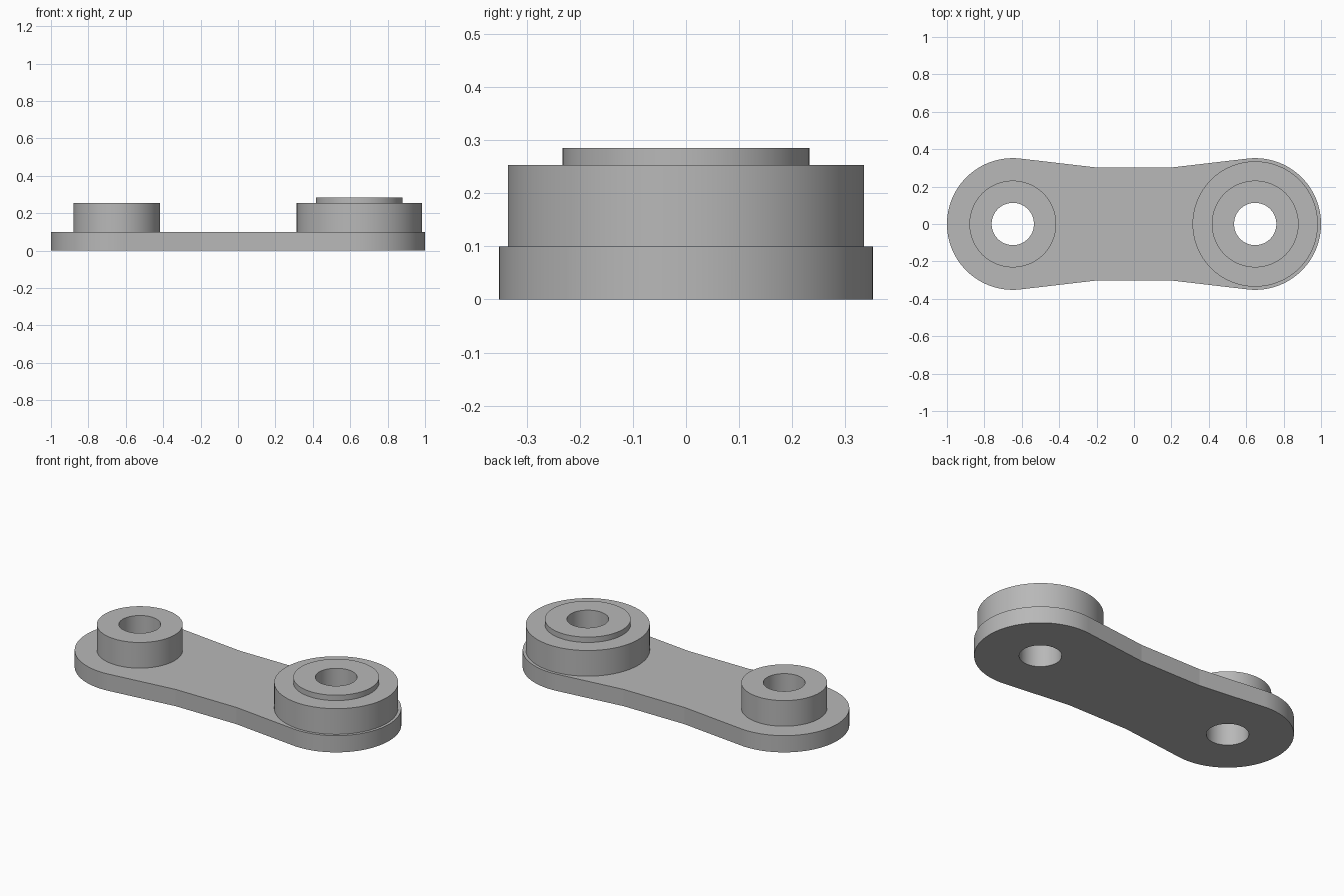
import bpy, bmesh
from math import sin, cos, acos, atan2, hypot, pi, radians

if "Cube" in bpy.data.objects:
    bpy.data.objects.remove(bpy.data.objects["Cube"])

CENTER, END_R, HOLE_R = 0.648, 0.352, 0.113
WAIST_X, WAIST_Y = 0.2, 0.302
PLATE_TOP, BOSS_TOP, LIP_TOP = 0.1, 0.253, 0.285
BOSS_R, COLLAR_R = 0.232, 0.335
SEGMENTS = 128

grey = bpy.data.materials.new("plain grey")
grey.use_nodes = True
colour = (0.48, 0.48, 0.48, 1)
grey.diffuse_color = colour
grey.node_tree.nodes["Principled BSDF"].inputs["Base Color"].default_value = colour


def finish(name, bm):
    bmesh.ops.recalc_face_normals(bm, faces=bm.faces)
    mesh = bpy.data.meshes.new(name)
    bm.to_mesh(mesh)
    bm.free()
    mesh.materials.append(grey)
    obj = bpy.data.objects.new(name, mesh)
    bpy.context.collection.objects.link(obj)
    bpy.ops.object.select_all(action="DESELECT")
    obj.select_set(True)
    bpy.context.view_layer.objects.active = obj
    bpy.ops.object.shade_smooth_by_angle(angle=radians(5))
    return obj


def arc(cx, radius, start, end, steps):
    angles = [start + (end - start) * i / steps for i in range(steps + 1)]
    return [(cx + radius * cos(a), radius * sin(a)) for a in angles]


def add_loop(bm, points):
    verts = [bm.verts.new((x, y, 0)) for x, y in points]
    return [bm.edges.new((v, verts[i - 1])) for i, v in enumerate(verts)]


def turned_ring(name, cx, profile):
    """Revolve a closed (radius, height) profile about a vertical axis."""
    bm = bmesh.new()
    rings = [[bm.verts.new((x, y, z)) for x, y in arc(cx, r, 0, 2 * pi, SEGMENTS)[:-1]]
             for r, z in profile]
    for k, ring in enumerate(rings):
        below = rings[k - 1]
        for i in range(SEGMENTS):
            bm.faces.new((below[i - 1], below[i], ring[i], ring[i - 1]))
    return finish(name, bm)


# Waisted link plate: end arcs meet the tapering sides at a tangent
dx, dy = WAIST_X - CENTER, WAIST_Y
tangent = atan2(dy, dx) - acos(END_R / hypot(dx, dy))
half = [(WAIST_X, -WAIST_Y)] + arc(CENTER, END_R, -tangent, tangent, 68) + [(WAIST_X, WAIST_Y)]
outline = half + [(-x, -y) for x, y in half]

bm = bmesh.new()
edges = add_loop(bm, outline)
for cx in (-CENTER, CENTER):
    edges += add_loop(bm, arc(cx, HOLE_R, 0, 2 * pi, SEGMENTS)[:-1])
bmesh.ops.triangle_fill(bm, edges=edges, use_beauty=True, use_dissolve=False)
grown = bmesh.ops.extrude_face_region(bm, geom=bm.faces[:], use_keep_orig=True)
top = [v for v in grown["geom"] if isinstance(v, bmesh.types.BMVert)]
bmesh.ops.translate(bm, verts=top, vec=(0, 0, PLATE_TOP))
finish("link_plate", bm)

# Plain boss at the right end
turned_ring("right_boss", -CENTER, [
    (HOLE_R, PLATE_TOP), (BOSS_R, PLATE_TOP), (BOSS_R, BOSS_TOP), (HOLE_R, BOSS_TOP)])

# Wide collar with a raised lip at the left end
turned_ring("left_collar", CENTER, [
    (HOLE_R, PLATE_TOP), (COLLAR_R, PLATE_TOP), (COLLAR_R, BOSS_TOP),
    (BOSS_R, BOSS_TOP), (BOSS_R, LIP_TOP), (HOLE_R, LIP_TOP)])
